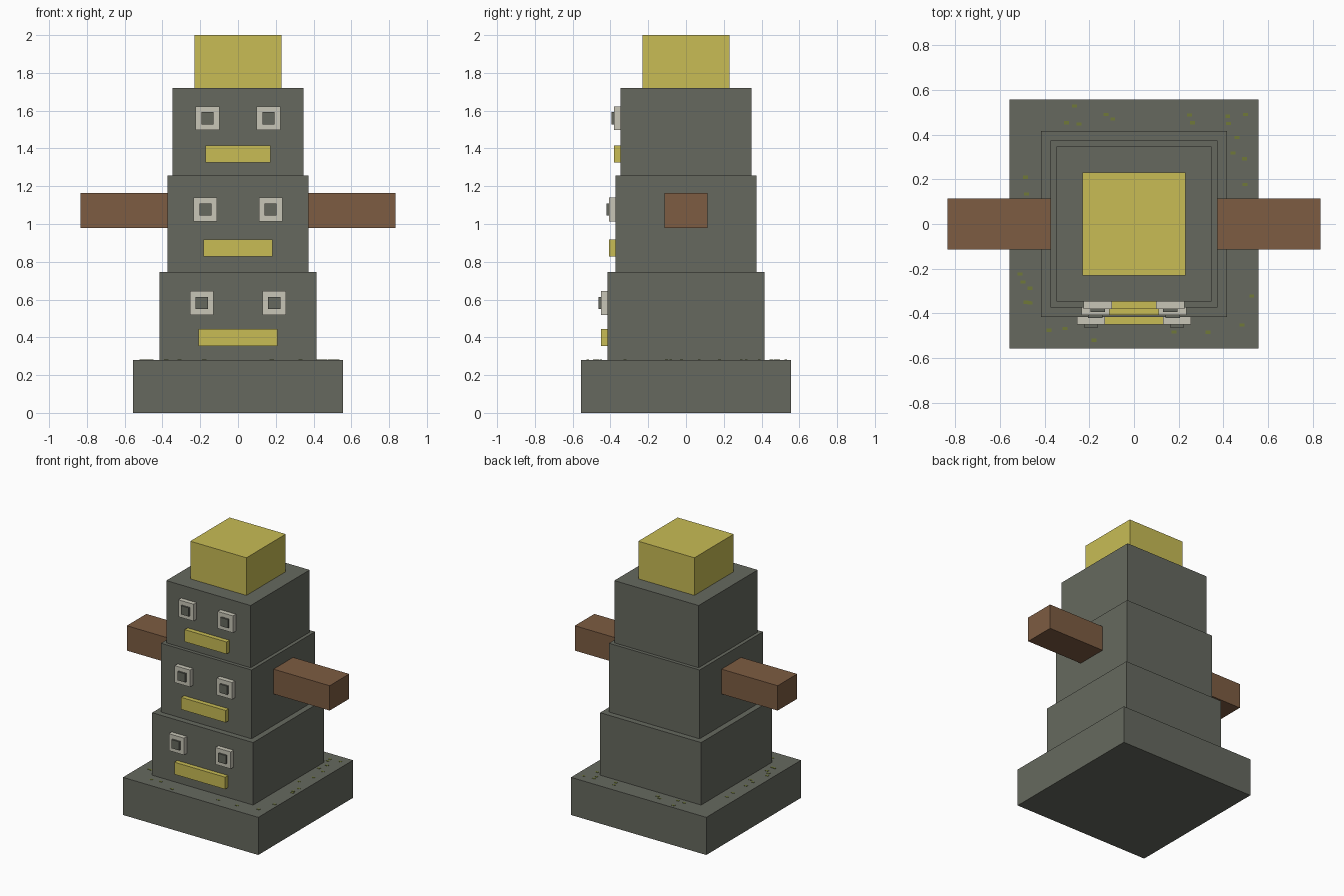
import bpy
import bmesh
import random
from mathutils import Matrix, Vector

default = bpy.data.objects.get("Cube")
if default:
    bpy.data.objects.remove(default, do_unlink=True)


def material(name, rgb):
    mat = bpy.data.materials.new(name)
    mat.use_nodes = True
    mat.diffuse_color = (*rgb, 1)
    mat.node_tree.nodes["Principled BSDF"].inputs["Base Color"].default_value = (*rgb, 1)
    return mat


STONE = material("grey stone", (0.133, 0.141, 0.114))
YELLOW = material("yellow paint", (0.578, 0.503, 0.091))
WOOD = material("brown wood", (0.205, 0.107, 0.054))
CREAM = material("pale stone", (0.578, 0.565, 0.474))
MOSS = material("green moss", (0.16, 0.19, 0.04))


def boxes(name, spans, mat):
    """One object made of boxes, each given as (low corner, high corner)."""
    bm = bmesh.new()
    for low, high in spans:
        low, high = Vector(low), Vector(high)
        bmesh.ops.create_cube(bm, size=1, matrix=Matrix.Translation((low + high) / 2)
                              @ Matrix.Diagonal((*(high - low), 1)))
    mesh = bpy.data.meshes.new(name)
    bm.to_mesh(mesh)
    bm.free()
    mesh.materials.append(mat)
    obj = bpy.data.objects.new(name, mesh)
    bpy.context.collection.objects.link(obj)
    return obj


def block(name, half, bottom, top, mat):
    return boxes(name, [((-half, -half, bottom), (half, half, top))], mat)


def plate(name, x, z, half_w, half_h, back, front, mat):
    return boxes(name, [((x - half_w, front, z - half_h), (x + half_w, back, z + half_h))], mat)


# Plinth and cap
block("base", 0.557, 0, 0.28, STONE)
block("top_block", 0.231, 1.72, 2.0, YELLOW)

# Stacked tiers, each with a face: half width, bottom, top, eye x, eye z, mouth half width, mouth z
tiers = {
    "lower": (0.416, 0.28, 0.745, 0.192, 0.582, 0.209, 0.4),
    "middle": (0.373, 0.745, 1.257, 0.173, 1.077, 0.183, 0.873),
    "upper": (0.347, 1.257, 1.72, 0.162, 1.56, 0.173, 1.37),
}
for tier, (half, bottom, top, eye_x, eye_z, mouth_w, mouth_z) in tiers.items():
    block(tier + "_tier", half, bottom, top, STONE)
    plate(tier + "_mouth", 0, mouth_z, mouth_w, 0.045, -half, -half - 0.034, YELLOW)
    for side, sign in (("left", 1), ("right", -1)):
        x = sign * eye_x
        plate(f"{tier}_{side}_eye", x, eye_z, 0.063, 0.063, -half, -half - 0.034, CREAM)
        plate(f"{tier}_{side}_pupil", x, eye_z, 0.032, 0.032, -half - 0.03, -half - 0.047, STONE)

# Arms
for side, sign in (("left", 1), ("right", -1)):
    inner, outer = sorted((sign * 0.36, sign * 0.835))
    boxes(side + "_arm", [((inner, -0.115, 0.98), (outer, 0.115, 1.165))], WOOD)

# Sparse moss flecks on the ledge of the base
random.seed(4)
flecks = []
while len(flecks) < 36:
    x, y = random.uniform(-0.53, 0.53), random.uniform(-0.53, 0.53)
    if max(abs(x), abs(y)) > 0.44:
        flecks.append(((x - 0.011, y - 0.007, 0.279), (x + 0.011, y + 0.007, 0.282)))
boxes("moss_flecks", flecks, MOSS)
